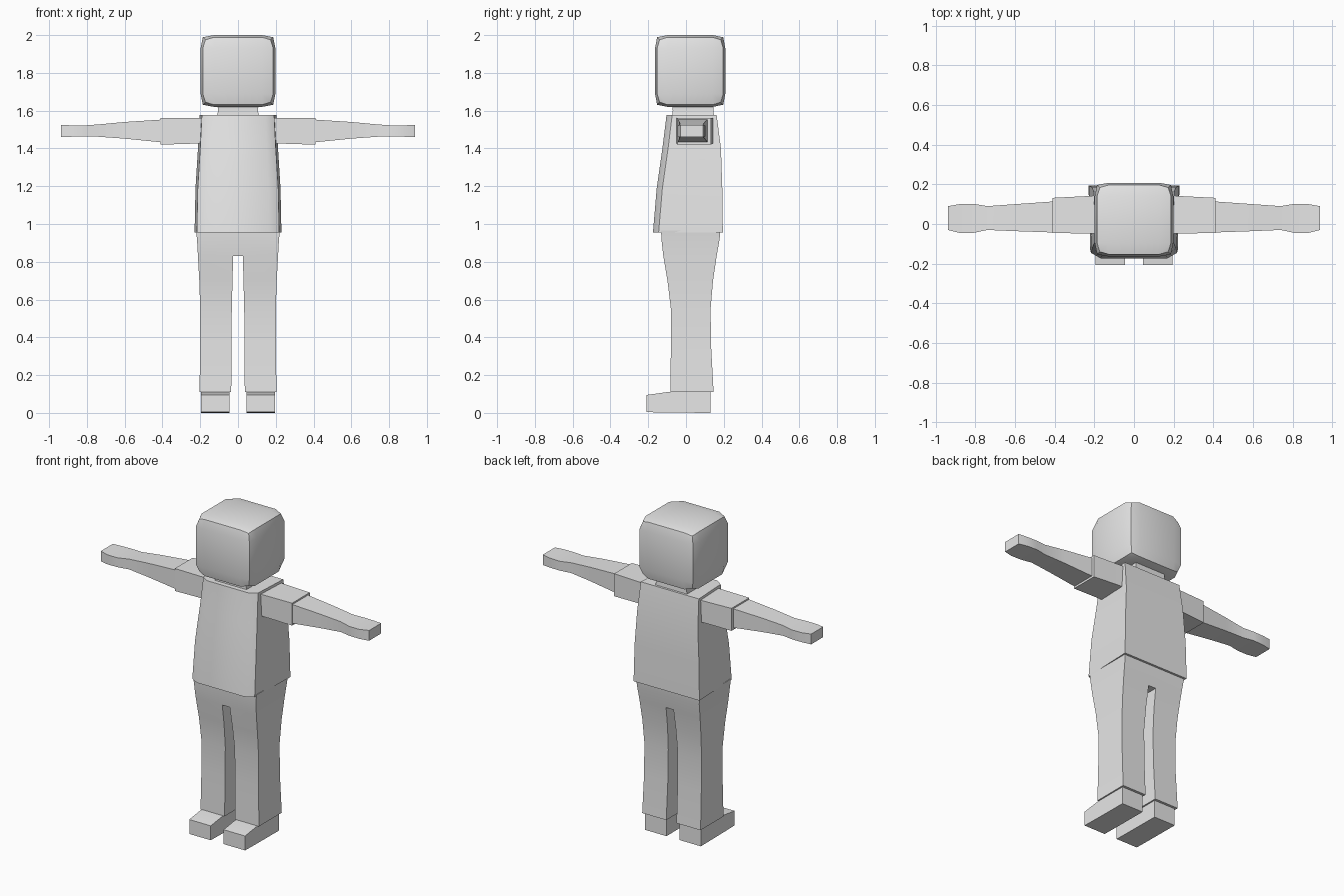
import bpy, bmesh, math
from mathutils import Vector

if "Cube" in bpy.data.objects:
    bpy.data.objects.remove(bpy.data.objects["Cube"])

grey = bpy.data.materials.new("plain grey")
grey.diffuse_color = (0.8, 0.8, 0.8, 1)
grey.use_nodes = True
grey.node_tree.nodes["Principled BSDF"].inputs["Base Color"].default_value = grey.diffuse_color


def finish(name, bm, mirror=False):
    """Turn a bmesh into a shaded object, optionally mirrored across x."""
    bmesh.ops.recalc_face_normals(bm, faces=bm.faces)
    mesh = bpy.data.meshes.new(name)
    bm.to_mesh(mesh)
    bm.free()
    mesh.materials.append(grey)
    ob = bpy.data.objects.new(name, mesh)
    bpy.context.collection.objects.link(ob)
    bpy.ops.object.select_all(action='DESELECT')
    ob.select_set(True)
    bpy.context.view_layer.objects.active = ob
    bpy.ops.object.shade_smooth_by_angle(angle=math.radians(35))
    if mirror:
        ob.modifiers.new("Mirror", 'MIRROR').use_mirror_merge = False
    return ob


def bridge(bm, a, b):
    for i in range(len(a)):
        j = (i + 1) % len(a)
        bm.faces.new((a[i], a[j], b[j], b[i]))


def loft(name, sections, mirror=False):
    """Skin a list of equal-length point rings and cap both ends."""
    bm = bmesh.new()
    rings = [[bm.verts.new(p) for p in s] for s in sections]
    for a, b in zip(rings, rings[1:]):
        bridge(bm, a, b)
    bm.faces.new(rings[0])
    bm.faces.new(rings[-1])
    return finish(name, bm, mirror)


def rect_z(z, x0, x1, y0, y1):
    return [(x0, y0, z), (x1, y0, z), (x1, y1, z), (x0, y1, z)]


def rect_x(x, y0, y1, z0, z1):
    return [(x, y0, z0), (x, y1, z0), (x, y1, z1), (x, y0, z1)]


# Head: 3x3x3 box with edges and corners drawn in
bm = bmesh.new()
bmesh.ops.create_cube(bm, size=2)
bmesh.ops.subdivide_edges(bm, edges=bm.edges[:], cuts=2, use_grid_fill=True)
for v in bm.verts:
    hits = sum(abs(c) > 0.9 for c in v.co)
    s = (1, 1, 0.94, 0.87)[hits]
    p = [math.copysign(s if abs(c) > 0.9 else 0.64, c) for c in v.co]
    v.co = Vector((p[0] * 0.198, 0.022 + p[1] * 0.186, 1.81 + p[2] * 0.19))
finish("head", bm)

# Neck
loft("neck", [rect_z(1.56, -.115, .115, -.075, .15),
              rect_z(1.60, -.105, .105, -.07, .145),
              rect_z(1.64, -.11, .11, -.075, .145)])


# Shirt: bowed front, wider at the back
def shirt_ring(z, w, front, back):
    c = w - 0.012
    return [(-w, back, z), (-c, front + .03, z), (-.72 * w, front, z),
            (.72 * w, front, z), (c, front + .03, z), (w, back, z)]


loft("shirt", [shirt_ring(.955, .230, -.175, .195),
               shirt_ring(1.19, .225, -.155, .192),
               shirt_ring(1.40, .212, -.125, .185),
               shirt_ring(1.578, .203, -.103, .162)])

# Sleeves, then arms with hands
loft("sleeve", [rect_x(.17, -.05, .145, 1.425, 1.562),
                rect_x(.25, -.048, .14, 1.425, 1.562),
                rect_x(.41, -.045, .132, 1.42, 1.562)], True)
loft("arm_and_hand", [rect_x(.40, -.043, .114, 1.432, 1.553),
                      rect_x(.60, -.036, .10, 1.452, 1.54),
                      rect_x(.74, -.03, .09, 1.462, 1.527),
                      rect_x(.81, -.045, .102, 1.463, 1.522),
                      rect_x(.88, -.045, .10, 1.462, 1.522),
                      rect_x(.938, -.03, .09, 1.46, 1.525)], True)

# Trousers: hip rings split into two legs at the crotch
bm = bmesh.new()


def hip_ring(z, o, i, y0, y1):
    pts = [(-o, y0), (-i, y0), (i, y0), (o, y0),
           (o, y1), (i, y1), (-i, y1), (-o, y1)]
    return [bm.verts.new((x, y, z)) for x, y in pts]


rings = [hip_ring(*r) for r in [(.965, .222, .03, -.132, .182),
                                (.92, .217, .03, -.13, .178),
                                (.83, .212, .026, -.12, .162),
                                (.70, .205, .029, -.098, .143),
                                (.55, .20, .033, -.08, .13),
                                (.35, .20, .034, -.08, .133),
                                (.11, .204, .036, -.083, .146)]]
for k, (a, b) in enumerate(zip(rings, rings[1:])):
    for part in ([range(8)] if k < 2 else [(0, 1, 6, 7), (2, 3, 4, 5)]):
        bridge(bm, [a[n] for n in part], [b[n] for n in part])
bm.faces.new(rings[0])
bm.faces.new([rings[2][n] for n in (1, 2, 5, 6)])
for part in [(0, 1, 6, 7), (2, 3, 4, 5)]:
    bm.faces.new([rings[-1][n] for n in part])
finish("trousers", bm)


# Shoes: profile along y, sloping up to the ankle
def shoe_ring(y, top, z0):
    return [(.045, y, z0), (.195, y, z0), (.195, y, top), (.045, y, top)]


loft("shoe", [shoe_ring(-.208, .095, .004), shoe_ring(-.10, .11, .002),
              shoe_ring(.13, .118, 0)], True)
